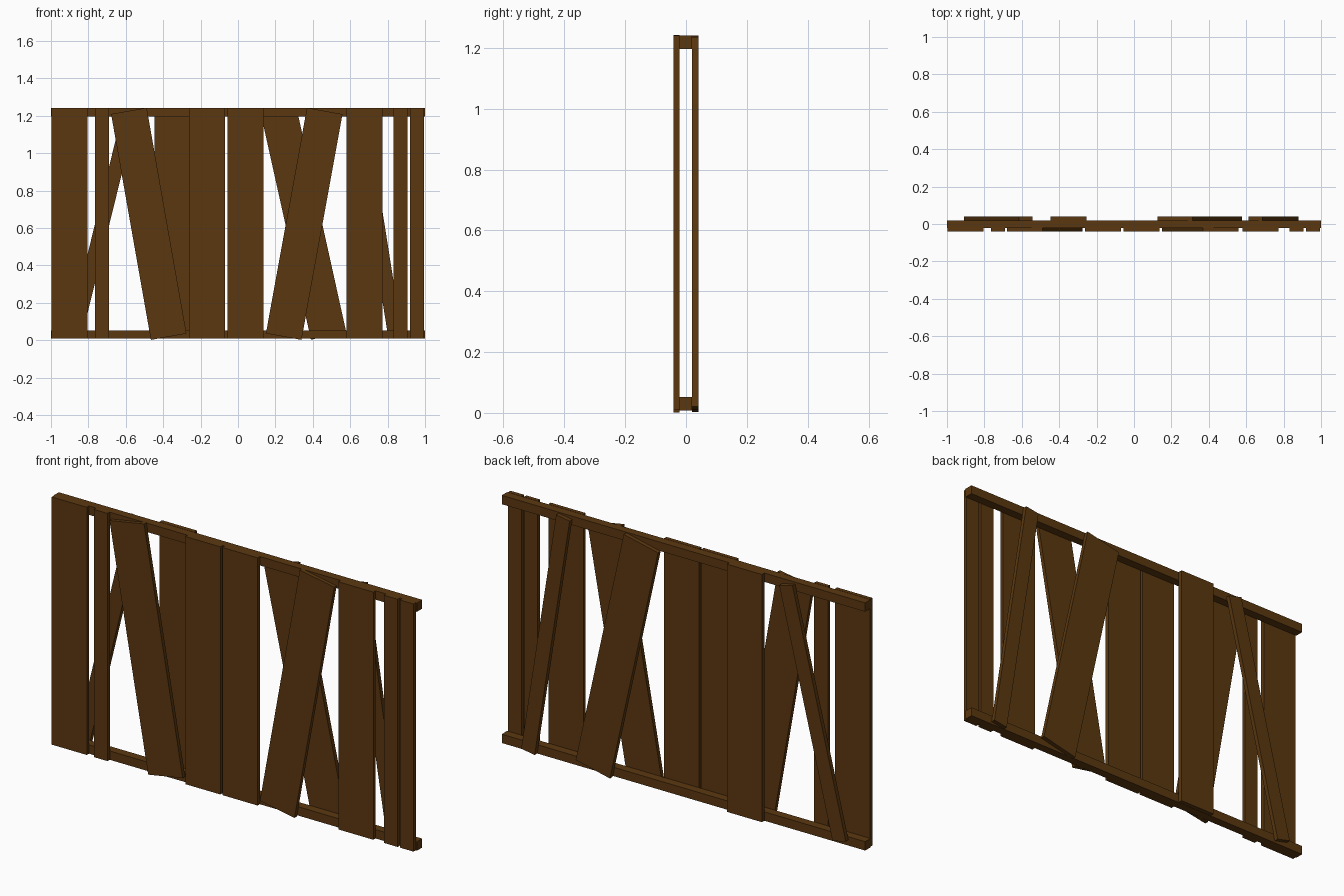
import bpy, math

wood = bpy.data.materials.new("dark_brown_wood")
wood.diffuse_color = (0.105, 0.039, 0.005, 1)


def plank(name, x, z, width, length, y0, y1, tilt=0.0):
    """Box plank centred at (x, z); tilt in degrees leans its top towards +x."""
    hw, hl = width / 2, length / 2
    verts = [(sx * hw, y, sz * hl) for y in (y0, y1)
             for sx, sz in ((-1, -1), (1, -1), (1, 1), (-1, 1))]
    faces = [(0, 1, 2, 3), (7, 6, 5, 4), (0, 4, 5, 1),
             (1, 5, 6, 2), (2, 6, 7, 3), (3, 7, 4, 0)]
    mesh = bpy.data.meshes.new(name)
    mesh.from_pydata(verts, [], faces)
    mesh.materials.append(wood)
    obj = bpy.data.objects.new(name, mesh)
    obj.location = (x, 0, z)
    obj.rotation_euler = (0, math.radians(tilt), 0)
    bpy.context.collection.objects.link(obj)
    return obj


# Horizontal rails
plank("bottom_rail", 0, 0.030, 2.0, 0.044, -0.022, 0.02)
plank("top_rail", 0, 1.218, 2.0, 0.044, -0.022, 0.02)

# Front boards: x, z, width, length, tilt
front = [
    (-0.90, 0.625, 0.193, 1.232, 0),
    (-0.7275, 0.625, 0.075, 1.232, 0),
    (-0.477, 0.622, 0.193, 1.226, -10.0),
    (-0.165, 0.625, 0.193, 1.232, 0),
    (0.04, 0.625, 0.193, 1.232, 0),
    (0.354, 0.622, 0.193, 1.226, 10.3),
    (0.677, 0.625, 0.193, 1.232, 0),
    (0.870, 0.625, 0.075, 1.232, 0),
    (0.957, 0.625, 0.075, 1.232, 0),
]
for i, (x, z, w, l, t) in enumerate(front, 1):
    plank(f"front_board_{i}", x, z, w, l, -0.041, -0.022, t)

# Back boards
back = [
    (-0.725, 0.625, 0.075, 1.23, 13.8),
    (-0.35, 0.625, 0.193, 1.232, 0),
    (0.352, 0.62, 0.193, 1.222, -12.5),
    (0.745, 0.622, 0.075, 1.23, -9.0),
]
for i, (x, z, w, l, t) in enumerate(back, 1):
    plank(f"back_board_{i}", x, z, w, l, 0.02, 0.041, t)
